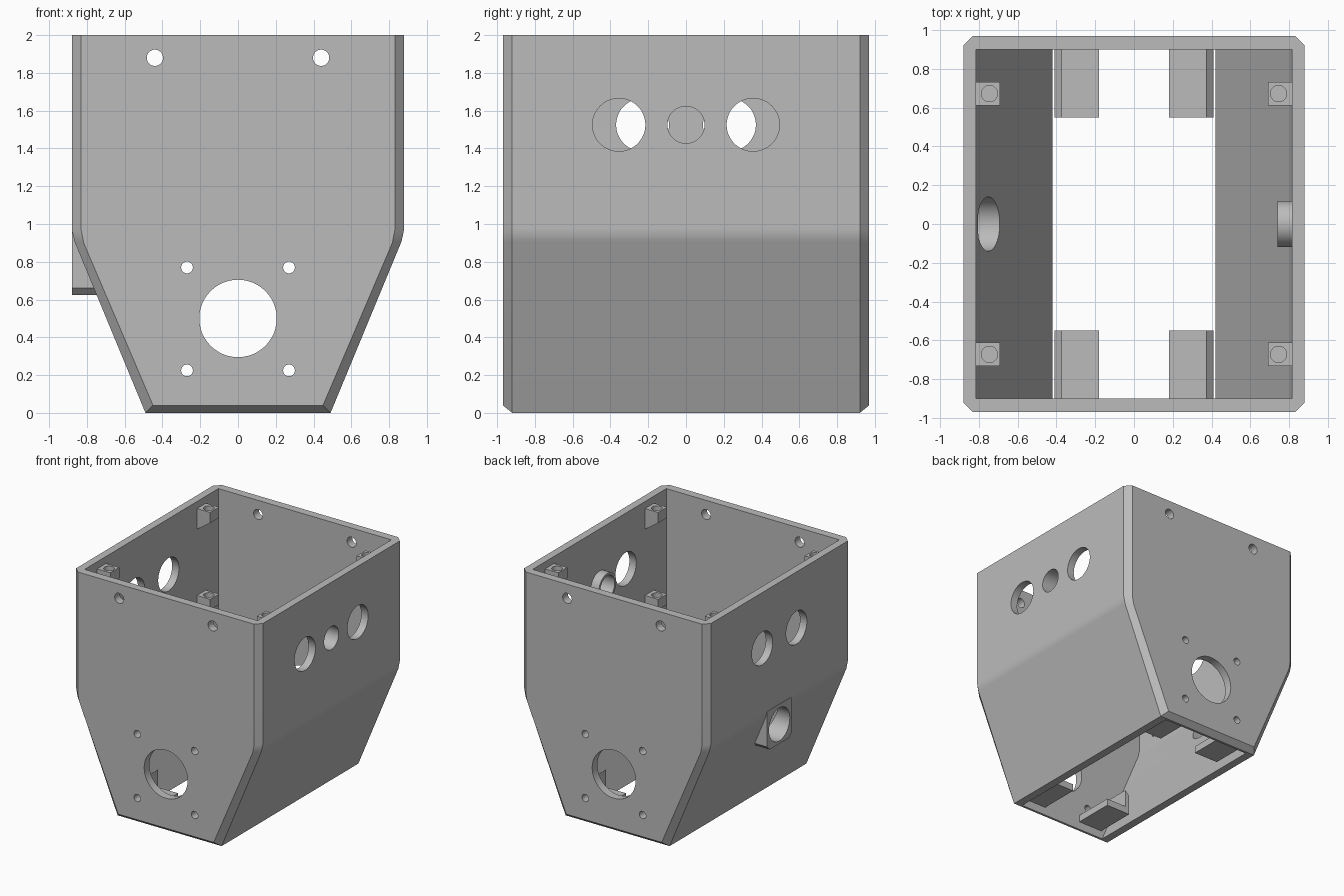
import bpy, bmesh, math
from mathutils import Matrix, Vector

if "Cube" in bpy.data.objects:
    bpy.data.objects.remove(bpy.data.objects["Cube"])

grey = bpy.data.materials.new("plain grey")
grey.diffuse_color = (0.5, 0.5, 0.5, 1)
grey.use_nodes = True
grey.node_tree.nodes["Principled BSDF"].inputs["Base Color"].default_value = grey.diffuse_color


def loft(name, sections):
    """Closed solid through equal-length rings of points."""
    bm = bmesh.new()
    rings = [[bm.verts.new(p) for p in s] for s in sections]
    n = len(rings[0])
    for a, b in zip(rings, rings[1:]):
        for i in range(n):
            j = (i + 1) % n
            bm.faces.new((a[i], a[j], b[j], b[i]))
    bm.faces.new(rings[0])
    bm.faces.new(rings[-1])
    bmesh.ops.recalc_face_normals(bm, faces=bm.faces)
    me = bpy.data.meshes.new(name)
    bm.to_mesh(me)
    bm.free()
    me.materials.append(grey)
    ob = bpy.data.objects.new(name, me)
    bpy.context.collection.objects.link(ob)
    return ob


def prism_y(name, prof, y0, y1):
    return loft(name, [[(x, y, z) for x, z in prof] for y in (y0, y1)])


def cylinder(name, centre, axis, r, length, seg=48):
    rot = Vector(axis).to_track_quat('Z', 'Y').to_matrix()
    c = Vector(centre)
    return loft(name, [[c + rot @ Vector((r * math.cos(2 * math.pi * i / seg),
                                          r * math.sin(2 * math.pi * i / seg), h))
                        for i in range(seg)] for h in (-length / 2, length / 2)])


def combine(ob, other, op='DIFFERENCE'):
    m = ob.modifiers.new("cut", 'BOOLEAN')
    m.operation, m.object, m.solver = op, other, 'EXACT'
    me = bpy.data.meshes.new_from_object(
        ob.evaluated_get(bpy.context.evaluated_depsgraph_get()))
    ob.modifiers.clear()
    ob.data = me
    bpy.data.objects.remove(other)


def finish(ob):
    bpy.ops.object.select_all(action='DESELECT')
    ob.select_set(True)
    bpy.context.view_layer.objects.active = ob
    bpy.ops.object.shade_smooth_by_angle(angle=math.radians(25))
    m = ob.modifiers.new("normals", 'WEIGHTED_NORMAL')
    m.keep_sharp = True


def mirrored(half):
    """Mirror a top-to-bottom half profile in x."""
    return half + [(-x, z) for x, z in reversed(half)]


# Housing: tapered body with chamfered front and back edges
full = mirrored([(0.88, 2), (0.88, 0.975), (0.866, 0.908), (0.49, 0)])
inset = mirrored([(0.83, 2), (0.83, 0.965), (0.817, 0.90), (0.45, 0.04)])
housing = loft("housing", [[(x, y, z) for x, z in p] for p, y in
                           ((inset, -0.97), (full, -0.92), (full, 0.92), (inset, 0.97))])

# Socket block on the lower left slope
yz = [(-0.165, 0.96), (-0.165, 0.66), (-0.13, 0.625),
      (0.13, 0.625), (0.165, 0.66), (0.165, 0.96)]
block = loft("socket_block", [[(x, y, z) for y, z in yz] for x in (-0.8799, -0.62)])
combine(housing, block, 'UNION')

# Hollow interior, open at top and bottom
cavity = mirrored([(0.815, 2.2), (0.815, 0.975), (0.80, 0.908), (0.42, 0), (0.42, -0.2)])
combine(housing, prism_y("cavity", cavity, -0.9, 0.9))

# Tube boss around the middle hole, inside the right wall
combine(housing, cylinder("tube_boss", (0.79, 0, 1.525), (1, 0, 0), 0.118, 0.1), 'UNION')

# Holes through the front and back walls
for x, z, r in [(0, 0.5, 0.205)] + [(s * x, z, r) for s in (-1, 1) for x, z, r in
                                    ((0.44, 1.88, 0.043), (0.27, 0.77, 0.031), (0.27, 0.225, 0.031))]:
    combine(housing, cylinder("hole", (x, 0, z), (0, 1, 0), r, 3))

# Holes through the side walls
for x, y, z, r in ((0.85, -0.355, 1.525, 0.14), (0.85, 0, 1.525, 0.098), (0.85, 0.355, 1.525, 0.14),
                   (-0.85, -0.23, 1.525, 0.14), (-0.85, 0.23, 1.525, 0.14), (-0.8, 0, 0.79, 0.14)):
    combine(housing, cylinder("hole", (x, y, z), (1, 0, 0), r, 0.6))
finish(housing)

for sx in (-1, 1):
    for sy in (-1, 1):
        # Screw mounts on the inner side walls, upper and lower
        for label, top in (("upper", 1.94), ("lower", 1.2)):
            prof = [(sx * x, z) for x, z in ((0.82, top), (0.69, top),
                                             (0.69, top - 0.09), (0.82, top - 0.18))]
            y = sy * 0.672
            mount = prism_y(label + "_screw_mount", prof, y - 0.06, y + 0.06)
            combine(mount, cylinder("hole", (sx * 0.745, y, top), (0, 0, 1), 0.042, 0.16, 32))
            finish(mount)
        # Angle brackets at the bottom opening
        prof = [(sx * x, z) for x, z in ((0.18, 0.07), (0.41, 0.07), (0.41, 0.24), (0.37, 0.28),
                                         (0.37, 0.13), (0.18, 0.13))]
        finish(prism_y("floor_bracket", prof, sy * 0.55, sy * 0.905))
